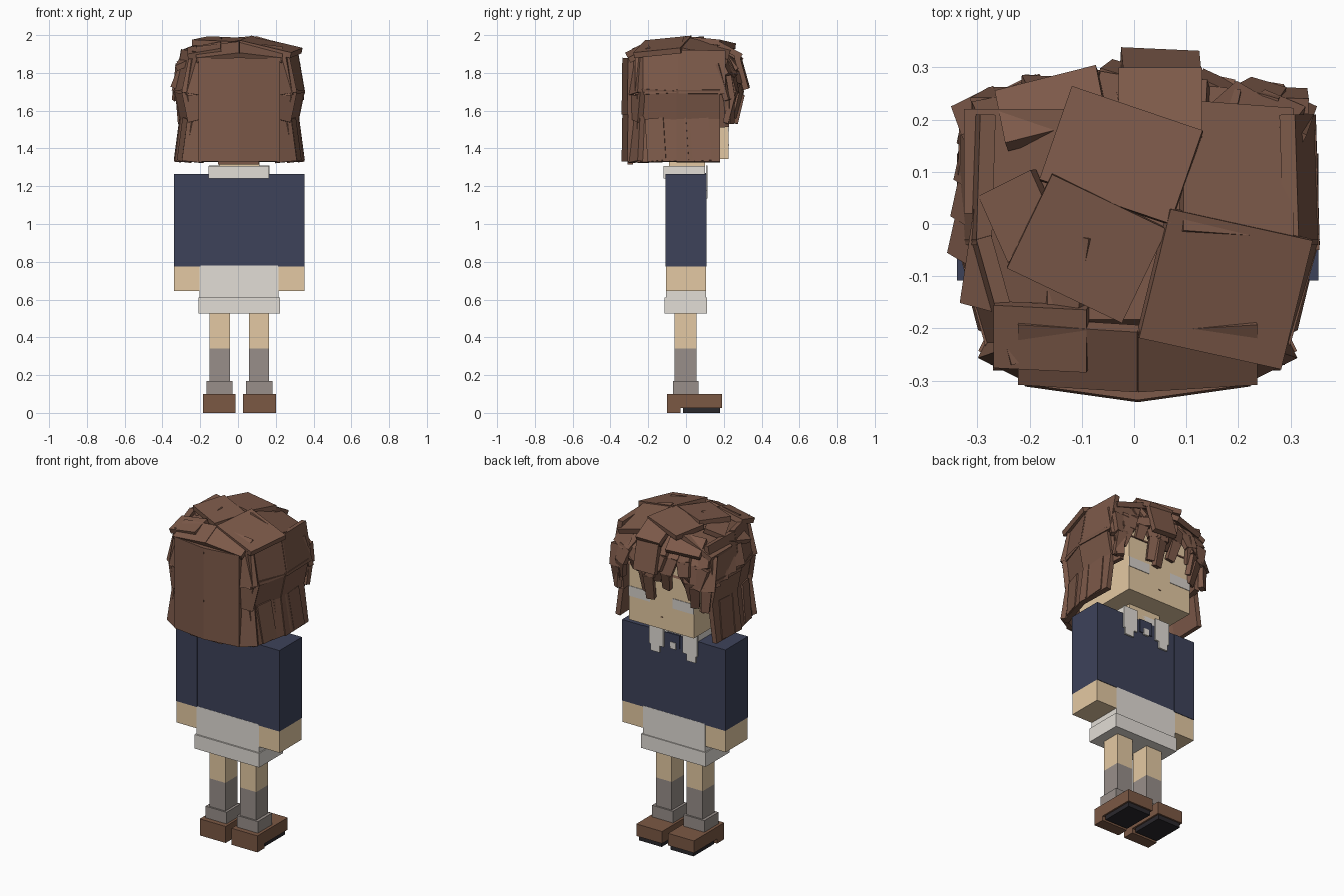
import bpy, bmesh, random
from mathutils import Vector

random.seed(4)
cube = bpy.data.objects.get("Cube")
if cube:
    bpy.data.objects.remove(cube)


def material(name, code):
    rgb = [int(code[i:i + 2], 16) / 255 for i in (0, 2, 4)]
    lin = [c / 12.92 if c < .04 else ((c + .055) / 1.055) ** 2.4 for c in rgb]
    m = bpy.data.materials.new(name)
    m.use_nodes = True
    m.diffuse_color = (*lin, 1)
    m.node_tree.nodes["Principled BSDF"].inputs["Base Color"].default_value = (*lin, 1)
    return m


HAIR = material("hair brown", "7C5949")
SHOE = material("shoe brown", "7B5844")
SKIN = material("skin", "E4C9A3")
NAVY = material("navy cloth", "3D425A")
WHITE = material("off white cloth", "E2DDD6")
SOCK = material("sock grey", "988F8A")
SOLE = material("sole black", "2A282C")
EYE = material("eye grey", "D6D1CB")


def build(name, corners, mat):
    """Six-sided solid from four lower and four upper corners."""
    bm = bmesh.new()
    v = [bm.verts.new(c) for c in corners]
    bm.faces.new(v[:4])
    bm.faces.new(v[4:])
    for i in range(4):
        j = (i + 1) % 4
        bm.faces.new((v[i], v[j], v[j + 4], v[i + 4]))
    bmesh.ops.recalc_face_normals(bm, faces=bm.faces)
    me = bpy.data.meshes.new(name)
    bm.to_mesh(me)
    bm.free()
    me.materials.append(mat)
    ob = bpy.data.objects.new(name, me)
    bpy.context.collection.objects.link(ob)
    return ob


def box(name, x, y, z, mat, taper=1):
    cx, cy = sum(x) / 2, sum(y) / 2
    ring = [(x[0], y[0]), (x[1], y[0]), (x[1], y[1]), (x[0], y[1])]
    low = [(px, py, z[0]) for px, py in ring]
    top = [(cx + (px - cx) * taper, cy + (py - cy) * taper, z[1]) for px, py in ring]
    return build(name, low + top, mat)


def plate(name, a, b, width, out, thick=.03, taper=1):
    """Hair slab running from a to b with its outer face turned to out."""
    a, b, out = Vector(a), Vector(b), Vector(out)
    side = (b - a).cross(out).normalized() * width / 2
    n = side.cross(b - a).normalized() * thick
    if n.dot(out) < 0:
        n = -n
    outer = [a - side, a + side, b + side * taper, b - side * taper]
    return build(name, [p - n for p in outer] + outer, HAIR)


# Legs, shoes and arms
MID = .007
for s, label in ((1, "left"), (-1, "right")):
    def span(lo, hi):
        return sorted((MID + s * lo, MID + s * hi))
    box(label + "_shoe", span(.02, .193), (-.1, .19), (.027, .1), SHOE)
    box(label + "_heel", span(.02, .193), (-.1, -.03), (0, .027), SHOE)
    box(label + "_sole", span(.03, .183), (-.015, .18), (0, .027), SOLE)
    box(label + "_sock_cuff", span(.035, .175), (-.07, .065), (.1, .17), SOCK)
    box(label + "_sock", span(.05, .157), (-.06, .055), (.17, .34), SOCK)
    box(label + "_leg", span(.05, .157), (-.06, .055), (.34, .53), SKIN)
    box(label + "_hand", span(.206, .346), (-.105, .105), (.645, .775), SKIN)
    box(label + "_sleeve", span(.206, .346), (-.108, .108), (.775, 1.265), NAVY)
    # Stepped collar flap and eye strip
    box(label + "_collar_flap", span(.065, .16), (.105, .115), (1.175, 1.31), WHITE)
    box(label + "_collar_tip", span(.09, .15), (.105, .115), (1.135, 1.175), WHITE)
    box(label + "_eye", span(.075, .217), (.22, .228), (1.49, 1.55), EYE)

# Torso and skirt
box("jacket", (-.2, .213), (-.105, .105), (.775, 1.265), NAVY)
box("skirt", (-.203, .215), (-.106, .106), (.61, .78), WHITE)
box("skirt_hem", (-.21, .222), (-.115, .112), (.525, .61), WHITE)
box("collar", (-.155, .163), (-.118, .1), (1.24, 1.308), WHITE)
box("bow", (-.035, .05), (.1, .111), (1.19, 1.27), NAVY)
box("bow_knot", (-.01, .025), (.105, .115), (1.18, 1.22), WHITE)

# Head
box("neck", (-.1, .115), (-.09, .1), (1.27, 1.36), SKIN)
box("head", (-.21, .224), (-.2, .225), (1.345, 1.78), SKIN)
box("mouth", (-.002, .012), (.22, .228), (1.415, 1.42), SHOE)
box("hair_cap", (-.27, .28), (-.28, .23), (1.68, 1.93), HAIR, taper=.62)
box("nape_hair", (-.105, .11), (-.31, -.28), (1.315, 1.4), HAIR)

# Folded back panels, corner and side tiers
TIERS = [("upper", 1.92, 1.69, .305, .345),
         ("middle", 1.71, 1.55, .345, .312),
         ("lower", 1.58, 1.33, .31, .343)]
for s, label in ((1, "left"), (-1, "right")):
    def across(r):
        return MID + s * r
    for tier, top, low in (("upper", 1.88, 1.58), ("lower", 1.585, 1.33)):
        plate(f"{label}_back_hair_{tier}", (across(.108), -.322, top),
              (across(.108), -.326, low), .218, (s * .14, -1, 0))
    for tier, top, low, r0, r1 in TIERS:
        cap = min(top, 1.88)
        plate(f"{label}_corner_hair_{tier}", (across(r0 - .09), -.268, cap),
              (across(r1 - .09), -.282, low), .115, (s * .5, -1, 0))
        for n, y in enumerate((-.15, .065)):
            shift = (.03, 0)[n]
            reach = .02 if tier == "upper" and n else 0
            plate(f"{label}_side_hair_{tier}_{n}", (across(r0 - shift), y + reach, top),
                  (across(r1 - shift), y + reach, low),
                  .25 if tier == "upper" else .23, (s, (-.28, .03)[n], 0))
    # Overlapping strands on the sides
    for n in range(3):
        y = -.17 + n * .12
        x = (.318, .338, .346)[n]
        plate(f"{label}_side_strand_{n}", (across(x - .03), y, 1.56),
              (across(x), y + .015, 1.335), .1,
              (s, random.uniform(-.3, -.05) + n * .1, 0), .025)
    # Hair beside the brow
    plate(label + "_brow_side_hair", (across(.322), .165, 1.75), (across(.292), .18, 1.51),
          .1, (s, .2, 0))
    # Folded slope from the crown to the back
    plate(label + "_back_crown_hair", (across(.115), -.2, 1.953), (across(.115), -.315, 1.893),
          .23, (s * .15, -.5, 1))

# Large crown slabs
CROWN = [
    ((.04, -.095, 1.985), (.312, -.155, 1.92), .255, (.2, -.15, 1)),
    ((.02, -.1, 1.975), (-.2, .005, 1.985), .2, (0, -.1, 1)),
    ((.1, .09, 1.985), (-.15, .175, 1.965), .19, (0, .1, 1)),
    ((.2, -.02, 1.965), (.2, .23, 1.9), .22, (.3, .2, 1)),
    ((-.13, .12, 1.95), (-.325, .12, 1.86), .2, (-.4, 0, 1)),
    ((-.1, -.12, 1.965), (-.32, -.06, 1.86), .19, (-.4, -.2, 1)),
    ((-.17, .04, 1.97), (-.27, -.01, 1.93), .14, (-.3, 0, 1)),
    ((-.18, -.16, 1.95), (-.18, -.28, 1.915), .18, (-.2, -.6, 1)),
    ((.05, .18, 1.965), (.05, .3, 1.9), .16, (0, .4, 1)),
    ((-.15, .18, 1.94), (-.17, .28, 1.87), .2, (-.2, .5, 1)),
]
for n, (a, b, width, out) in enumerate(CROWN):
    plate(f"crown_hair_{n}", a, b, width, out)

# Broad fringe piece over the forehead
plate("fringe_centre", (.055, .285, 1.9), (.05, .335, 1.72), .15, (.05, 1, .1))

# Ragged fringe: each lock curves over the brow in three narrowing slabs
TIPS = (1.53, 1.58, 1.64, 1.61, 1.65, 1.53, 1.56, 1.67, 1.6, 1.53)
for n, tip in enumerate(TIPS):
    x = -.28 + n * .063
    bulge = .3 - abs(x) * .17
    lean = random.uniform(-.045, .045)
    top = 1.92 - abs(x) * .15
    path = [(x * .85, .2, top), (x + lean * .3, bulge - .01, top - .09),
            (x + lean, bulge + .01, (top + tip) / 2 - .04), (x + lean * 1.6, bulge - .025, tip)]
    for k, width in enumerate((.11, .09, .06)):
        turn = random.uniform(-.4, .4) + x
        plate(f"fringe_lock_{n}_{k}", path[k], path[k + 1], width,
              (turn, 1, .6 - k * .3), .03, .8)

# Loose tufts on the right temple
for n in range(4):
    y = -.04 + n * .07
    x = -.35 + n * .006
    plate(f"right_temple_tuft_{n}", (x + .05, y, 1.85), (x, y + .02, 1.73 - n * .02),
          .09, (-1, .2, .3), .03, .8)

# Locks hanging at the front corners
for s, label in ((1, "left"), (-1, "right")):
    plate(label + "_temple_lock", (s * .29, .19, 1.85), (s * .31, .245, 1.66),
          .09, (s * .5, 1, .2))
    plate(label + "_temple_lock_tip", (s * .305, .24, 1.68), (s * .3, .245, 1.53),
          .06, (s * .6, 1, 0), .03, .7)
